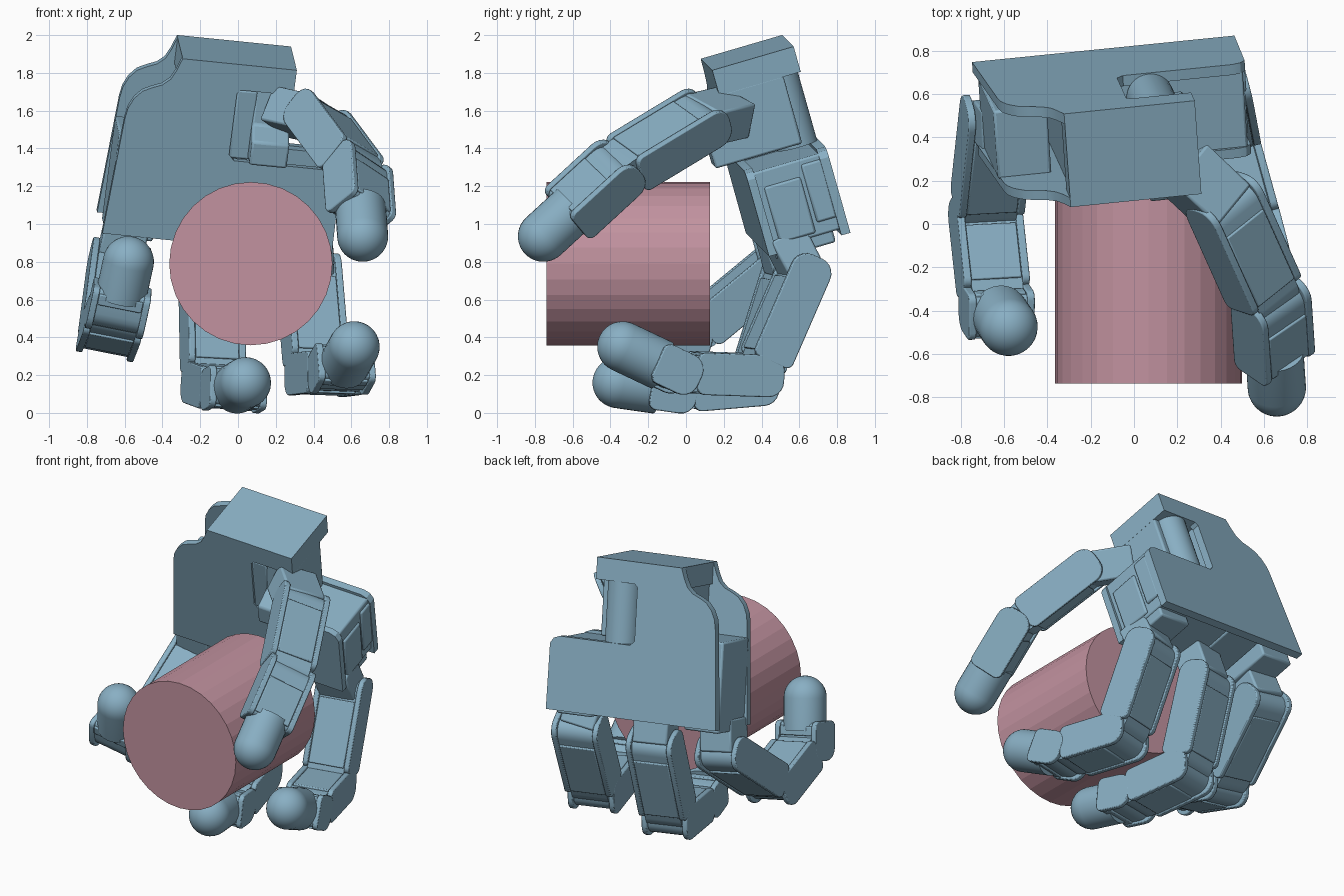
import bpy, bmesh, math
from mathutils import Vector as V, Matrix

if "Cube" in bpy.data.objects:
    bpy.data.objects.remove(bpy.data.objects["Cube"])

def material(name, col):
    m = bpy.data.materials.new(name)
    m.diffuse_color = (*col, 1)
    m.use_nodes = True
    m.node_tree.nodes["Principled BSDF"].inputs["Base Color"].default_value = m.diffuse_color
    return m

BLUE = material("hand_blue", (0.25, 0.43, 0.55))
PINK = material("can_pink", (0.54, 0.29, 0.35))

def frame(x, y, z, o):
    m = Matrix((x, y, z)).transposed().to_4x4()
    m.translation = o
    return m

def finish(bm, name, mat, mx, bevel=0.0, smooth=True):
    bmesh.ops.recalc_face_normals(bm, faces=bm.faces)
    me = bpy.data.meshes.new(name)
    bm.to_mesh(me)
    bm.free()
    ob = bpy.data.objects.new(name, me)
    bpy.context.collection.objects.link(ob)
    ob.matrix_world = mx
    me.materials.append(mat)
    if bevel:
        b = ob.modifiers.new("bevel", 'BEVEL')
        b.width, b.segments, b.limit_method = bevel, 2, 'ANGLE'
    if smooth:
        bpy.context.view_layer.objects.active = ob
        bpy.ops.object.select_all(action='DESELECT')
        ob.select_set(True)
        bpy.ops.object.shade_smooth_by_angle(angle=math.radians(30))
    return ob

def box(name, x0, x1, y0, y1, z0, z1, mx, bevel=0.012):
    bm = bmesh.new()
    bmesh.ops.create_cube(bm, size=1)
    for v in bm.verts:
        v.co = V(((x0 + x1) / 2 + v.co.x * (x1 - x0), (y0 + y1) / 2 + v.co.y * (y1 - y0),
                  (z0 + z1) / 2 + v.co.z * (z1 - z0)))
    return finish(bm, name, BLUE, mx, bevel)

def prism(name, pts, lo, hi, axis, mx, bevel=0.0):
    """Extrude an outline; axis 0: points are (y, z), axis 1: points are (x, z)."""
    bm = bmesh.new()
    put = (lambda p, d: (d, p[0], p[1])) if axis == 0 else (lambda p, d: (p[0], d, p[1]))
    f = bm.faces.new([bm.verts.new(put(p, lo)) for p in pts])
    e = bmesh.ops.extrude_face_region(bm, geom=[f])['geom']
    off = V((hi - lo, 0, 0)) if axis == 0 else V((0, hi - lo, 0))
    bmesh.ops.translate(bm, vec=off, verts=[v for v in e if isinstance(v, bmesh.types.BMVert)])
    return finish(bm, name, BLUE, mx, bevel)

def lathe(name, prof, mx, n=32):
    """Revolve (radius, z) points about local z."""
    bm = bmesh.new()
    vs = [bm.verts.new((r, 0, z)) for r, z in prof]
    es = [bm.edges.new(p) for p in zip(vs, vs[1:])]
    bmesh.ops.spin(bm, geom=vs + es, cent=(0, 0, 0), axis=(0, 0, 1), angle=math.tau, steps=n)
    bmesh.ops.remove_doubles(bm, verts=bm.verts, dist=1e-4)
    return finish(bm, name, BLUE, mx)

def rounded(y0, y1, z0, z1, r0, r1):
    """Rounded rectangle, radius r0 at the z0 end and r1 at the z1 end."""
    pts = []
    for cy, cz, r, a in ((y1 - r1, z1 - r1, r1, 0), (y0 + r1, z1 - r1, r1, 90),
                         (y0 + r0, z0 + r0, r0, 180), (y1 - r0, z0 + r0, r0, 270)):
        for k in range(6):
            t = math.radians(a + 18 * k)
            pts.append((cy + r * math.cos(t), cz + r * math.sin(t)))
    return pts

# Palm frame: x across, y to the back, z towards the wrist
r = V((0.99, 0.1, -0.1)).normalized()
u = V((0.123, -0.27, 0.955))
u = (u - r * u.dot(r)).normalized()
P = frame(r, u.cross(r), u, V((-0.117, 0.489, 0.921)))

# Front and back plates with the curved shoulder and the thumb notch
plate = [(-.615, 0), (-.575, .64), (-.565, .70), (-.54, .755), (-.50, .80), (-.45, .825), (-.40, .845),
         (-.36, .88), (-.335, .93), (-.31, 1.0), (.30, 1.0), (.30, .87), (.03, .87), (.0, .84),
         (.0, .50), (.03, .47), (.54, .47), (.58, .455), (.605, .42), (.61, 0)]
prism("palm_front_plate", plate, -.115, -.07, 1, P)
prism("palm_back_plate", plate, .285, .335, 1, P)
box("wrist_block", -.31, .30, -.115, .335, .86, 1.0, P, 0)
box("palm_core", -.29, -.01, -.08, .30, .02, .90, P)
box("palm_lower_core", -.02, .59, -.08, .30, .03, .45, P)
for a, top in ((-.46, .55), (.46, .40)):
    box("finger_motor", a - .13, a + .12, -.08, .25, -.03, top, P)
# Ribs on the right side of the palm
box("side_rib", .58, .605, -.04, .16, .05, .36, P)
box("side_rib", .58, .605, .18, .29, .10, .42, P)

# Thumb housing, motor and bracket in the notch
prism("thumb_housing", [(-.24, .49), (.24, .49), (.24, .87), (-.10, .87), (-.12, .68), (-.24, .62)],
      .10, .30, 0, P, .012)
motor = P @ Matrix.Translation((.15, .22, .47))
lathe("thumb_motor", [(0, 0), (.11, 0), (.11, .39), (0, .39)], motor)
box("thumb_bracket", .0, .11, -.11, -.04, .48, .86, P)

W, T, R = 0.155, 0.112, 0.135     # finger half width, half thickness, tip radius

def bone(a, b, lat):
    """Frame at joint a with z towards joint b and x sideways; also the length."""
    z = (b - a).normalized()
    x = (lat - z * lat.dot(z)).normalized()
    return frame(x, z.cross(x), z, a), (b - a).length

def segment(name, a, b, lat, tip=0.0):
    """One phalanx from joint a to joint b; tip > 0 gives where the fingertip starts."""
    mx, L = bone(a, b, lat)
    end = tip if tip else L - .08
    prism(name + "_core", rounded(-T + .016, T - .016, -.08, end + (-.005 if tip else .1), .09, .03 if tip else .09),
          -W + .034, W - .034, 0, mx)
    for s in (-1, 1):
        lo, hi = sorted((s * (W - .035), s * W))
        prism(name + "_side_plate", rounded(-T, T, -.10, end, .085, .04), lo, hi, 0, mx, .006)
        lo, hi = sorted((s * (T - .04), s * (T - .004)))
        box(name + "_cover", -W + .037, W - .037, lo, hi, .06, end - .03, mx, .006)
    if tip:
        dome = [(R * math.cos(k * math.pi / 20), L + R * math.sin(k * math.pi / 20)) for k in range(10)]
        lathe("fingertip", [(0, tip - .06), (R, tip - .06)] + dome + [(0, L + R)], mx)

# Fingers as joint chains: base, knuckle, middle, last, tip centre
fingers = {
    "left_finger": [(-.595, .44, .97), (-.635, .49, .79), (-.685, .03, .41), (-.64, -.386, .525), (-.58, -.475, .80)],
    "middle_finger": [(-.117, .489, .921), (-.141, .541, .737), (-.13, .36, .155), (-.03, -.07, .118), (.04, -.36, .16)],
    "right_finger": [(.37, .538, .90), (.375, .62, .74), (.42, .385, .20), (.54, -.05, .215), (.615, -.335, .35)],
}
for name, pts in fingers.items():
    p = [V(c) for c in pts]
    lat = (p[4] - p[2]).cross(p[1] - p[2])
    lat = lat.normalized() * (1 if lat.x > 0 else -1)
    mx, L = bone(p[0], p[1], lat)
    box(name + "_base", -.118, .118, -.10, .10, -.04, L - .02, mx)
    segment(name + "_proximal", p[1], p[2], lat)
    segment(name + "_middle", p[2], p[3], lat)
    segment(name + "_distal", p[3], p[4], lat, .15)

# Thumb
t = [V(c) for c in ((.27, .22, 1.585), (.43, .07, 1.55), (.635, -.385, 1.275), (.66, -.755, .935))]
lat = V((.70, .55, -.40))
mx, L = bone(t[0], t[1], lat)
box("thumb_base", -.13, .13, -.10, .10, -.06, L, mx)
segment("thumb_proximal", t[1], t[2], lat)
segment("thumb_distal", t[2], t[3], lat, .34)

# Held cylinder
bm = bmesh.new()
bmesh.ops.create_cone(bm, cap_ends=True, segments=32, radius1=.432, radius2=.432, depth=.865)
finish(bm, "held_cylinder", PINK, Matrix.Translation((.068, -.305, .79)) @ Matrix.Rotation(math.pi / 2, 4, 'X'),
       smooth=False)
